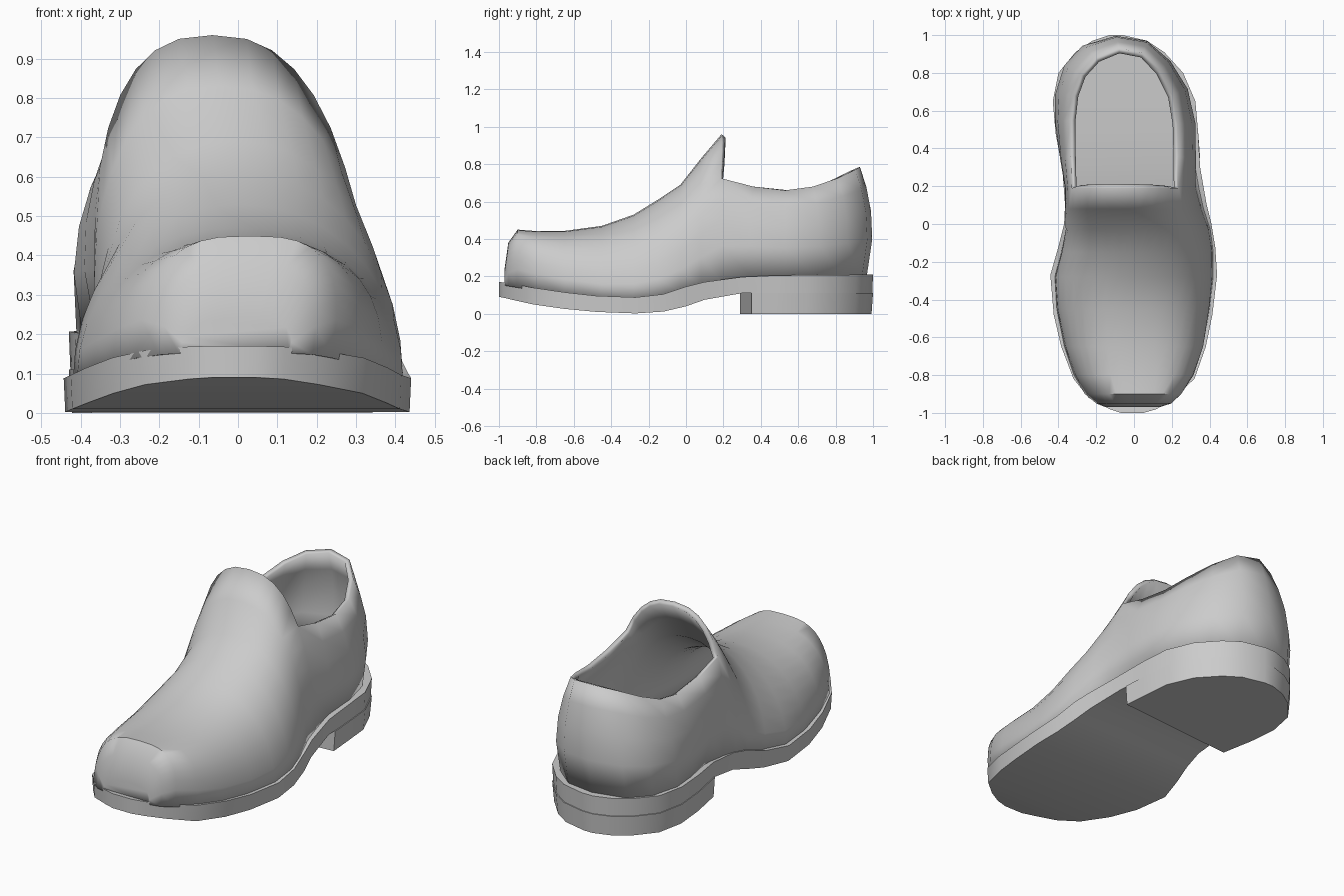
import bpy, bmesh, math
from mathutils import Vector

if "Cube" in bpy.data.objects:
    bpy.data.objects.remove(bpy.data.objects["Cube"])

# sole stations: y, left x, right x, underside z, top z
SOLE = [
    (-1.00, -.07, .05, .090, .170), (-.98, -.13, .12, .086, .168),
    (-.92, -.24, .21, .072, .158), (-.82, -.32, .32, .050, .140),
    (-.65, -.385, .38, .026, .115), (-.48, -.425, .415, .010, .096),
    (-.27, -.443, .44, .002, .088), (-.12, -.40, .43, .012, .105),
    (.00, -.37, .41, .040, .145), (.10, -.365, .385, .075, .170),
    (.30, -.38, .35, .110, .197), (.48, -.415, .34, .110, .205),
    (.65, -.43, .325, .110, .207), (.80, -.40, .26, .110, .208),
    (.91, -.31, .16, .110, .209), (.97, -.22, .07, .110, .210),
    (1.0, -.13, -.06, .110, .210)]

# upper stations: y, left x, right x, ridge z, squareness, ridge shift
VAMP = [
    (-.97, -.15, .13, .24, 3.0, .02), (-.95, -.20, .19, .38, 3.0, .03),
    (-.90, -.26, .24, .45, 3.0, .04), (-.80, -.32, .31, .442, 2.8, .03),
    (-.65, -.37, .365, .443, 2.5, .02), (-.45, -.41, .40, .47, 2.2, .01),
    (-.28, -.42, .42, .53, 2.1, .0), (-.15, -.385, .42, .61, 2.1, -.01),
    (-.03, -.36, .405, .69, 2.2, -.03), (.08, -.36, .37, .83, 2.35, -.05),
    (.19, -.355, .345, .96, 2.5, -.06)]

# heel quarter, left to right round the back: base x, y, rim x, y, z
QUARTER = [
    (-.36, .36, -.335, .36, .68), (-.395, .52, -.335, .55, .66),
    (-.41, .66, -.32, .68, .675), (-.37, .82, -.28, .79, .72),
    (-.28, .92, -.20, .88, .765), (-.10, .965, -.08, .93, .785),
    (.06, .94, .05, .905, .77), (.18, .84, .14, .81, .725),
    (.27, .70, .205, .68, .68), (.31, .53, .23, .53, .66),
    (.315, .36, .235, .36, .68)]


def finish(bm, name, angle):
    bmesh.ops.recalc_face_normals(bm, faces=bm.faces[:])
    me = bpy.data.meshes.new(name)
    bm.to_mesh(me)
    bm.free()
    ob = bpy.data.objects.new(name, me)
    bpy.context.collection.objects.link(ob)
    bpy.ops.object.select_all(action='DESELECT')
    ob.select_set(True)
    bpy.context.view_layer.objects.active = ob
    bpy.ops.object.shade_smooth_by_angle(angle=math.radians(angle))
    return ob


def slab(name, stations, inset, skew=0):
    """Solid made of rectangular slices along y; skew turns the first slice."""
    bm = bmesh.new()
    rows = []
    for i, (y, xl, xr, zb, zt) in enumerate(stations):
        yr = y + (skew if i == 0 else 0)
        yb = y * (1 - inset) if i else y
        rows.append([bm.verts.new(p) for p in (
            (xl + inset, yb, zb), (xr - inset, yb if i else yr, zb),
            (xr, yr, zt), (xl, y, zt))])
    for a, b in zip(rows, rows[1:]):
        for j in range(4):
            k = (j + 1) % 4
            bm.faces.new((a[j], a[k], b[k], b[j]))
    bm.faces.new(rows[0])
    bm.faces.new(rows[-1])
    return finish(bm, name, 40)


def sole_top(y):
    for a, b in zip(SOLE, SOLE[1:]):
        if y <= b[0]:
            return a[4] + (b[4] - a[4]) * (y - a[0]) / (b[0] - a[0])
    return SOLE[-1][4]


# sole and heel block
slab("sole", SOLE, .004)
slab("heel", [(y if y > .3 else .29, l, r, 0, .11) for y, l, r, _, _ in SOLE if y >= .3],
     .008, skew=.06)

# upper: arched slices over the foot
SEG, K = 18, 4
bm = bmesh.new()
arches = []
for y, xl, xr, top, n, shift in VAMP:
    z0 = sole_top(y) - .015
    row = []
    for i in range(SEG + 1):
        t = math.pi * i / SEG
        c, s = math.cos(t), max(0, math.sin(t))
        u = -math.copysign(abs(c) ** (2 / n), c)
        v = s ** (2 / n)
        x = (xl + xr) / 2 + u * (xr - xl) / 2 + shift * v
        row.append(bm.verts.new((x, y, z0 + (top - z0) * v)))
    arches.append(row)
for a, b in zip(arches, arches[1:]):
    for i in range(SEG):
        bm.faces.new((a[i], a[i + 1], b[i + 1], b[i]))
bm.faces.new(arches[0])

# upper: walls wrapping round the heel, sharing the last arch's sides
last = arches[-1]
levels = [math.sin(math.pi * j / SEG) ** .8 for j in range(K + 1)]
levels = [v / levels[-1] for v in levels]
walls = [last[:K + 1]]
centre = Vector((-.06, .5, 0))
for bx, by, rx, ry, rz in QUARTER:
    base, rim = Vector((bx, by, .19)), Vector((rx, ry, rz))
    out = Vector((bx, by, 0)) - centre
    out.normalize()
    walls.append([bm.verts.new(base.lerp(rim, s) + out * .19 * s * (1 - s))
                  for s in levels])
walls.append(last[::-1][:K + 1])
for a, b in zip(walls, walls[1:]):
    for j in range(K):
        bm.faces.new((a[j], a[j + 1], b[j + 1], b[j]))
upper = finish(bm, "upper", 50)
mod = upper.modifiers.new("leather_thickness", 'SOLIDIFY')
mod.thickness = .028
mod.offset = -1
